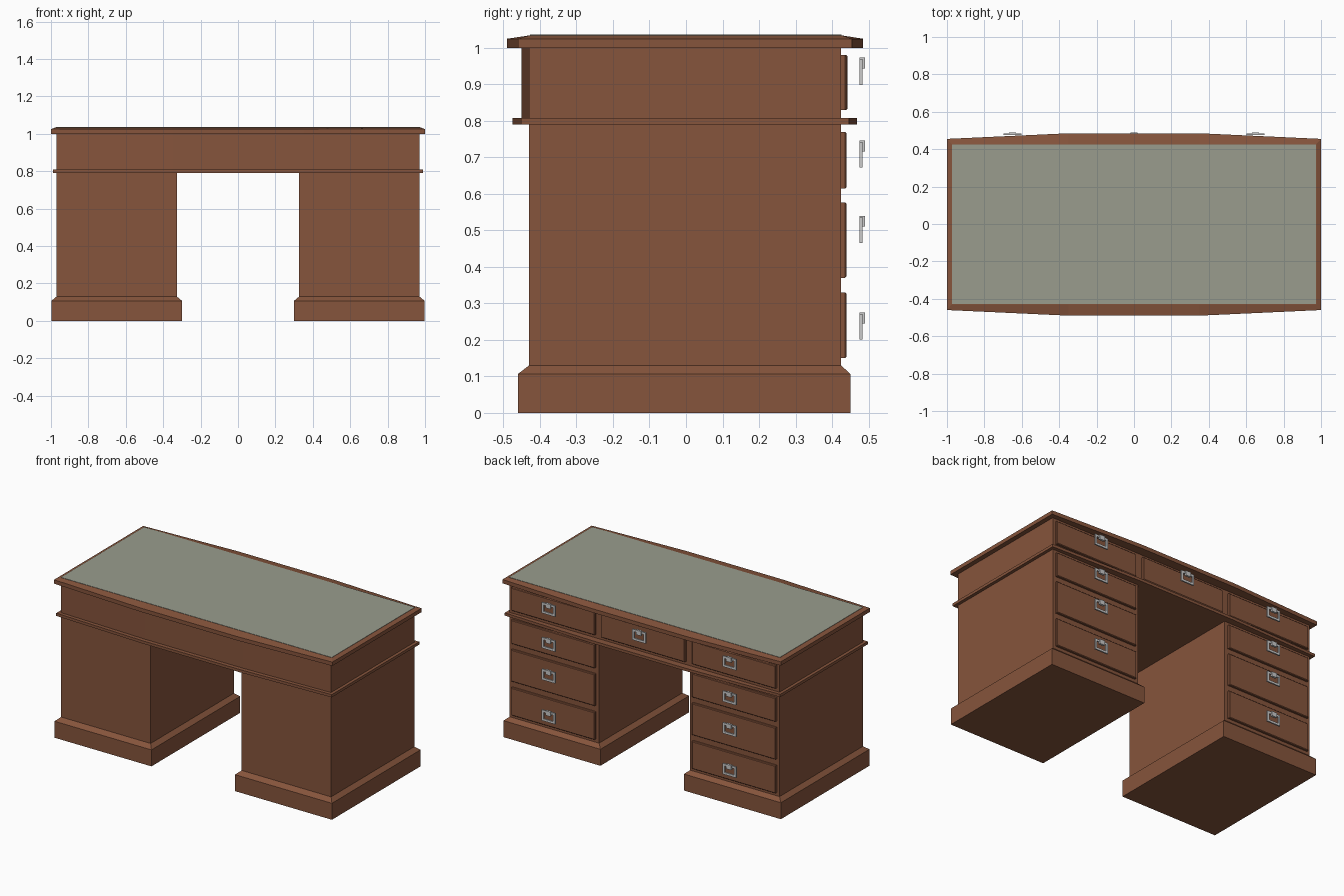
import bpy, bmesh

if "Cube" in bpy.data.objects:
    bpy.data.objects.remove(bpy.data.objects["Cube"])


def material(name, rgb):
    m = bpy.data.materials.new(name)
    m.diffuse_color = (*rgb, 1)
    m.use_nodes = True
    m.node_tree.nodes["Principled BSDF"].inputs["Base Color"].default_value = m.diffuse_color
    return m


WOOD = material("wood", (0.24, 0.09, 0.045))
LEATHER = material("green_leather", (0.32, 0.335, 0.27))


def loft(name, loops, mat):
    """Skin a stack of matching horizontal loops and cap both ends."""
    bm = bmesh.new()
    rings = [[bm.verts.new(p) for p in loop] for loop in loops]
    n = len(rings[0])
    for a, b in zip(rings, rings[1:]):
        for i in range(n):
            j = (i + 1) % n
            bm.faces.new((a[i], a[j], b[j], b[i]))
    bm.faces.new(rings[0][::-1])
    bm.faces.new(rings[-1])
    bmesh.ops.recalc_face_normals(bm, faces=bm.faces)
    me = bpy.data.meshes.new(name)
    bm.to_mesh(me)
    bm.free()
    ob = bpy.data.objects.new(name, me)
    bpy.context.collection.objects.link(ob)
    if mat:
        me.materials.append(mat)
    return ob


def rect(x0, x1, y0, y1, z):
    return [(x0, y0, z), (x1, y0, z), (x1, y1, z), (x0, y1, z)]


def box(name, x0, x1, y0, y1, z0, z1, mat=WOOD):
    return loft(name, [rect(x0, x1, y0, y1, z0), rect(x0, x1, y0, y1, z1)], mat)


def bowed(hx, front, back, z, bow_front=0.0, bow_back=0.0, k=0.35):
    """Rectangle whose long sides swell outwards between x = -k and k."""
    f, b = front - bow_front, back + bow_back
    return [(-hx, front, z), (-k, f, z), (k, f, z), (hx, front, z),
            (hx, back, z), (k, b, z), (-k, b, z), (-hx, back, z)]


# Desk top with sloping edge, and leather writing surface
loft("desk_top", [bowed(1.0, -0.46, 0.455, 1.0, 0.03, 0.03),
                  bowed(1.0, -0.46, 0.455, 1.025, 0.03, 0.03),
                  bowed(0.975, -0.43, 0.428, 1.034)], WOOD)
box("leather_surface", -0.973, 0.973, -0.428, 0.426, 1.03, 1.036, LEATHER)

# Drawer case below the top, bowed at the front only, and waist moulding
loft("upper_case", [bowed(0.97, -0.43, 0.425, z, 0.02) for z in (0.808, 1.0)], WOOD)
loft("waist_moulding", [bowed(0.99, -0.452, 0.447, z, 0.024, 0.022)
                        for z in (0.79, 0.808)], WOOD)


def drawer(name, x0, x1, z0, z1, y):
    """Drawer front with a slightly eased face."""
    e = 0.004
    ring = [(x0, z0), (x1, z0), (x1, z1), (x0, z1)]
    inner = [(x0 + e, z0 + e), (x1 - e, z0 + e), (x1 - e, z1 - e), (x0 + e, z1 - e)]
    loft(name, [[(x, 0.42, z) for x, z in ring],
                [(x, y - e, z) for x, z in ring],
                [(x, y, z) for x, z in inner]], WOOD)


def handle(name, cx, top):
    """Rectangular ring pull hanging from a small tab."""
    t, w, h = 0.014, 0.048, 0.07
    z1, z0 = top - 0.004, top - 0.004 - h
    bm = bmesh.new()
    loops = []
    for y in (0.475, 0.484):
        for d in (0, t):
            loops.append([bm.verts.new((x, y, z)) for x, z in
                          ((cx - w + d, z0 + d), (cx + w - d, z0 + d),
                           (cx + w - d, z1 - d), (cx - w + d, z1 - d))])
    a, b, c, d = loops
    for p, q in ((a, b), (b, d), (d, c), (c, a)):
        for i in range(4):
            j = (i + 1) % 4
            bm.faces.new((p[i], p[j], q[j], q[i]))
    bmesh.ops.recalc_face_normals(bm, faces=bm.faces)
    me = bpy.data.meshes.new(name)
    bm.to_mesh(me)
    bm.free()
    bpy.context.collection.objects.link(bpy.data.objects.new(name, me))
    box(name + "_tab", cx - 0.018, cx + 0.018, 0.476, 0.49, top - 0.03, top, None)


# Pedestals with chamfered plinths and three drawers each
for side, s in (("left", -1), ("right", 1)):
    x0, x1 = sorted((s * 0.327, s * 0.97))
    box(side + "_pedestal", x0, x1, -0.43, 0.425, 0.12, 0.795)
    p0, p1 = sorted((s * 0.30, s * 0.997))
    loft(side + "_plinth", [rect(p0, p1, -0.46, 0.45, 0),
                            rect(p0, p1, -0.46, 0.45, 0.107),
                            rect(x0, x1, -0.43, 0.425, 0.13)], WOOD)
    d0, d1 = sorted((s * 0.35, s * 0.95))
    rows = (("bottom", 0.15, 0.33, 0.275), ("middle", 0.37, 0.577, 0.54),
            ("upper", 0.615, 0.77, 0.746), ("top", 0.83, 0.98, 0.973))
    for row, z0, z1, top in rows:
        drawer(f"{side}_{row}_drawer", d0, d1, z0, z1, 0.44)
        handle(f"{side}_{row}_handle", s * 0.65, top)

# Centre drawer
drawer("centre_drawer", -0.3, 0.3, 0.83, 0.98, 0.443)
handle("centre_handle", 0, 0.973)
